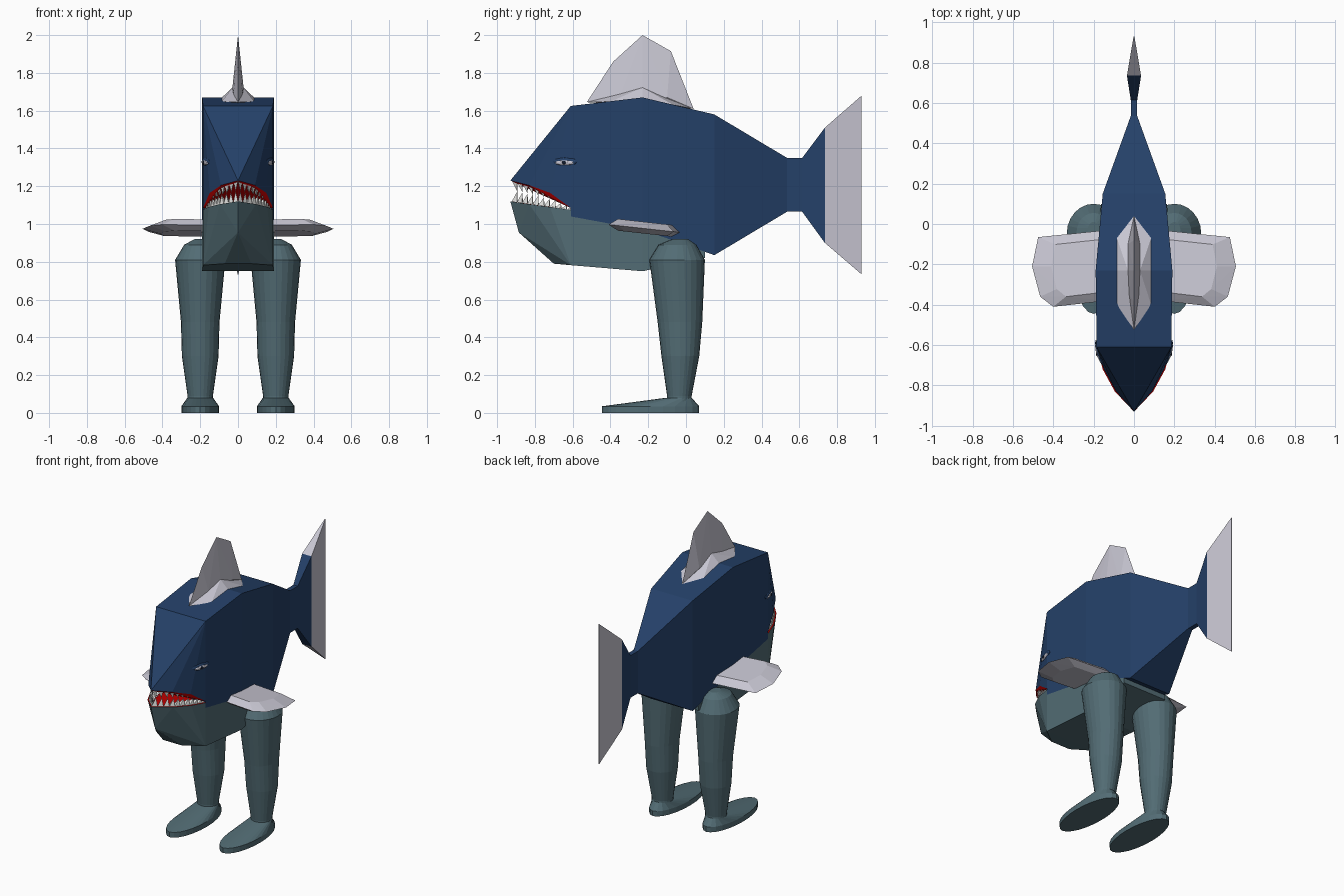
import bpy, bmesh, math
from mathutils import Vector, Matrix

if "Cube" in bpy.data.objects:
    bpy.data.objects.remove(bpy.data.objects["Cube"])


def material(name, rgb):
    m = bpy.data.materials.new(name)
    m.diffuse_color = (*rgb, 1)
    m.use_nodes = True
    m.node_tree.nodes["Principled BSDF"].inputs["Base Color"].default_value = m.diffuse_color
    return m


BLUE = material("deep blue", (0.018, 0.052, 0.14))
TEAL = material("grey teal", (0.085, 0.15, 0.175))
GREY = material("fin grey", (0.58, 0.57, 0.65))
RED = material("mouth red", (0.6, 0.0, 0.0))
WHITE = material("tooth white", (0.88, 0.88, 0.86))
DARK = material("eye dark", (0.006, 0.012, 0.03))


def finish(name, bm, *mats):
    bmesh.ops.recalc_face_normals(bm, faces=bm.faces)
    me = bpy.data.meshes.new(name)
    bm.to_mesh(me)
    bm.free()
    for m in mats:
        me.materials.append(m)
    ob = bpy.data.objects.new(name, me)
    bpy.context.collection.objects.link(ob)
    return ob


def loft(name, rings, mat):
    """Skin a list of equal rings and cap both ends."""
    bm = bmesh.new()
    vs = [[bm.verts.new(p) for p in r] for r in rings]
    n = len(rings[0])
    for a, b in zip(vs, vs[1:]):
        for i in range(n):
            j = (i + 1) % n
            bm.faces.new((a[i], a[j], b[j], b[i]))
    bm.faces.new(vs[0])
    bm.faces.new(vs[-1])
    return finish(name, bm, mat)


def hull(name, pts, *mats, rule=None):
    """Convex solid around points; rule picks faces for the second colour."""
    bm = bmesh.new()
    for p in pts:
        bm.verts.new(p)
    res = bmesh.ops.convex_hull(bm, input=bm.verts)
    junk = [g for g in res["geom_interior"] if isinstance(g, bmesh.types.BMVert)]
    bmesh.ops.delete(bm, geom=junk, context='VERTS')
    bmesh.ops.recalc_face_normals(bm, faces=bm.faces)
    if rule:
        for f in bm.faces:
            f.material_index = int(rule(f))
    return finish(name, bm, *mats)


def both(pts):
    return [(s * x, y, z) for x, y, z in pts for s in ((1, -1) if x else (1,))]


def box_rings(sections):
    return [[(-w, y, b), (w, y, b), (w, y, t), (-w, y, t)] for y, t, b, w in sections]


# Body and tail
loft("upper_body", box_rings([(-0.61, 1.625, 1.04, 0.185), (-0.23, 1.67, 0.97, 0.19),
     (0.15, 1.58, 0.835, 0.155), (0.535, 1.35, 1.065, 0.016),
     (0.615, 1.35, 1.065, 0.016), (0.735, 1.51, 0.90, 0.035)]), BLUE)
loft("belly", box_rings([(-0.61, 1.04, 0.782, 0.185), (-0.23, 0.97, 0.75, 0.19),
     (0.10, 0.853, 0.82, 0.163)]), TEAL)
loft("tail_fin", box_rings([(0.735, 1.51, 0.90, 0.035), (0.93, 1.68, 0.733, 0.002)]), GREY)

# Head and jaw, with red inner mouth faces
upper_lip = [(0, -0.93, 1.23), (0.09, -0.83, 1.205), (0.15, -0.72, 1.165), (0.185, -0.61, 1.085)]
lower_lip = [(0, -0.93, 1.12), (0.095, -0.83, 1.105), (0.155, -0.72, 1.09), (0.185, -0.61, 1.075)]
hull("head", both(upper_lip + [(0.185, -0.61, 1.625)]), BLUE, RED,
     rule=lambda f: max(v.co.z for v in f.verts) < 1.25)
hull("lower_jaw", both(lower_lip + [(0, -0.885, 0.955), (0.07, -0.70, 0.79),
     (0.185, -0.61, 0.782)]), TEAL, RED, rule=lambda f: f.normal.z > 0.7)
# Cheek closing the side behind the mouth corner
loft("cheek", box_rings([(-0.612, 1.09, 1.03, 0.184), (-0.56, 1.09, 1.03, 0.185)]), BLUE)


# Teeth in two rows
def along(path, t):
    t *= len(path) - 1
    i = min(int(t), len(path) - 2)
    return Vector(path[i]).lerp(Vector(path[i + 1]), t - i)


def teeth(name, lip, other, count=11):
    bm = bmesh.new()
    for s in (1, -1):
        for k in range(count):
            a, b = along(lip, k / count), along(lip, (k + 1) / count)
            mid = (a + b) / 2
            reach = along(other, (k + 0.5) / count).z - mid.z
            tip = mid + Vector((0, 0.015, reach * 0.5))
            back = mid + Vector((-0.6 * mid.x, 0.03, 0)) * 0.6
            pts = []
            for p in (a, b, back, tip):
                pts.append(bm.verts.new((s * p.x * 0.97, p.y + 0.008, p.z)))
            for i, j, k2 in ((0, 1, 2), (0, 1, 3), (1, 2, 3), (2, 0, 3)):
                bm.faces.new((pts[i], pts[j], pts[k2]))
    finish(name, bm, WHITE)


teeth("upper_teeth", upper_lip, lower_lip)
teeth("lower_teeth", lower_lip, upper_lip)

# Dorsal fin with a flared foot
hull("dorsal_fin", both([(0, -0.525, 1.645), (0, -0.385, 1.86), (0, -0.23, 2.0), (0, -0.08, 1.915),
     (0, 0.04, 1.61), (0.032, -0.23, 1.70), (0.03, -0.10, 1.67), (0.025, -0.35, 1.68)]), GREY)
hull("dorsal_fin_base", both([(0, -0.525, 1.645), (0, 0.04, 1.61), (0.03, -0.23, 1.722),
     (0.085, -0.40, 1.648), (0.085, -0.23, 1.67), (0.085, -0.07, 1.632)]), GREY)


# Eyes: dark lid, pale eyeball, dark pupil
def disc(name, loc, size, turn, mat):
    bm = bmesh.new()
    bmesh.ops.create_icosphere(bm, subdivisions=2, radius=1)
    bm.transform(Matrix.Translation(loc) @ Matrix.Rotation(turn, 4, 'Z')
                 @ Matrix.Diagonal((*size, 1)))
    finish(name, bm, mat)


for side, s in (("left", 1), ("right", -1)):
    turn = -s * math.radians(17)
    disc(side + "_eyelid", (s * 0.170, -0.640, 1.33), (0.012, 0.068, 0.024), turn, BLUE)
    disc(side + "_eyeball", (s * 0.173, -0.642, 1.325), (0.013, 0.055, 0.015), turn, GREY)
    disc(side + "_pupil", (s * 0.178, -0.645, 1.325), (0.011, 0.014, 0.011), turn, DARK)

    # Pectoral fin: thin rim with thicker core
    rim = [(0.13, -0.03), (0.475, -0.065), (0.505, -0.21), (0.465, -0.36), (0.40, -0.41), (0.13, -0.38)]
    pts = []
    for x, y in rim:
        slope = -0.11 * (y + 0.21)
        pts.append((s * x, y, 0.975 + slope))
        cx, cy = 0.19 + (x - 0.19) * 0.7, -0.21 + (y + 0.21) * 0.75
        for dz in (0.032, -0.03):
            pts.append((s * cx, cy, 0.978 + dz - 0.11 * (cy + 0.21)))
    hull(side + "_pectoral_fin", pts, GREY)

    # Leg and foot: stacked ellipses (z, centre y, radius x, radius y)
    def ring(z, cy, rx, ry, n=24):
        return [(s * 0.2 + rx * math.cos(2 * math.pi * i / n),
                 cy + ry * math.sin(2 * math.pi * i / n), z) for i in range(n)]

    loft(side + "_leg", [ring(*r) for r in (
        (0.06, -0.035, 0.067, 0.065), (0.09, -0.035, 0.067, 0.065), (0.30, -0.03, 0.097, 0.10),
        (0.48, -0.032, 0.102, 0.118), (0.81, -0.047, 0.133, 0.147),
        (0.89, -0.045, 0.085, 0.10), (0.92, -0.03, 0.03, 0.04))], TEAL)
    loft(side + "_foot", [ring(*r) for r in (
        (0.0, -0.1875, 0.1, 0.2575), (0.035, -0.1875, 0.1, 0.2575),
        (0.08, -0.038, 0.068, 0.068))], TEAL)
